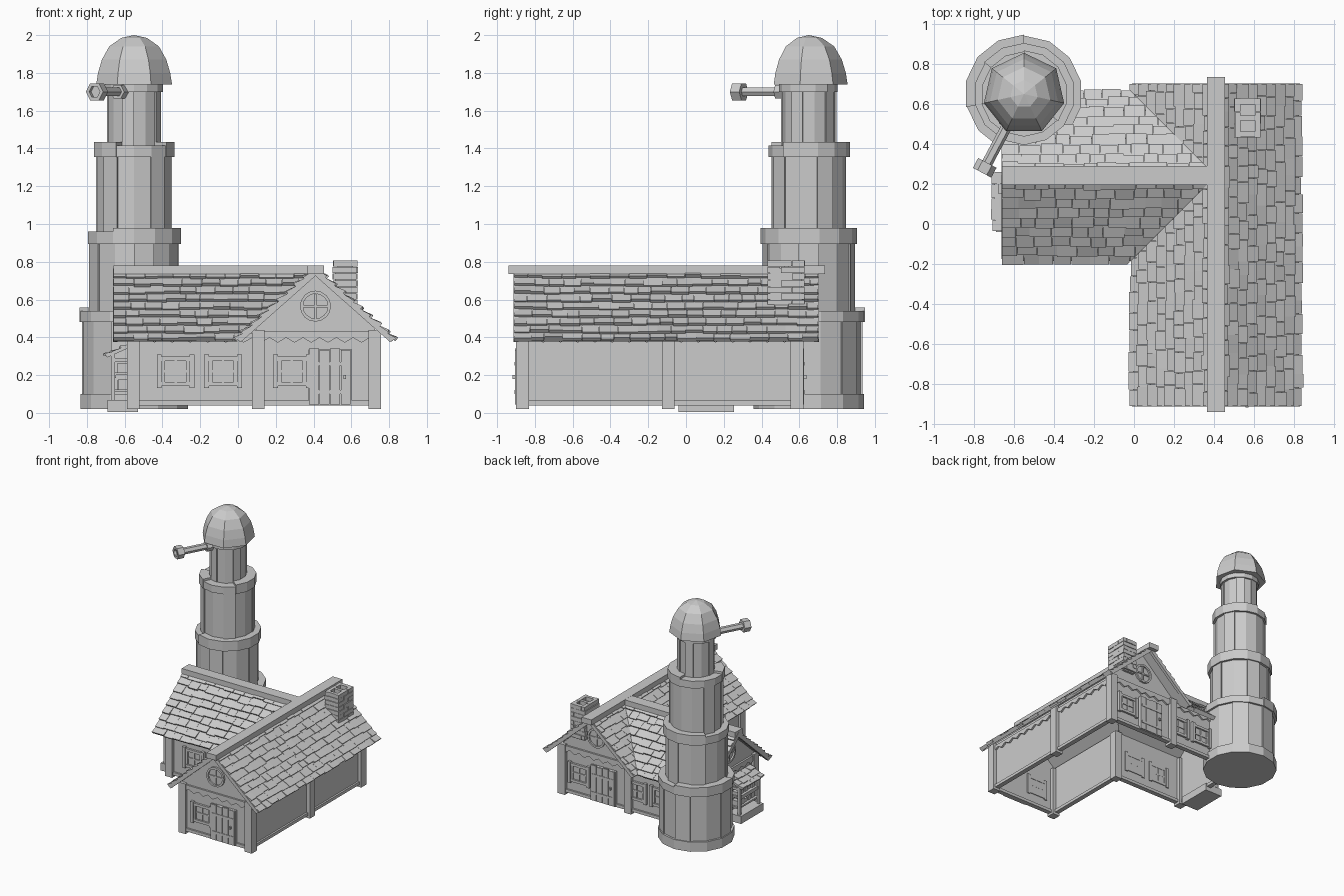
import bpy, bmesh, math, random
from mathutils import Vector, Matrix

if "Cube" in bpy.data.objects:
    bpy.data.objects.remove(bpy.data.objects["Cube"])

random.seed(4)
R = random.uniform
Z = Vector((0, 0, 1))


def frame(o, a, b, c):
    """Map local (a, b, c) coordinates to the world."""
    o, a, b, c = map(Vector, (o, a, b, c))
    return lambda u, v, w: o + a * u + b * v + c * w


def wall_frame(o, u):
    u = Vector(u)
    return frame(o, u, u.cross(Z), Z)


WORLD = frame((0, 0, 0), (1, 0, 0), (0, 1, 0), (0, 0, 1))


def prism(bm, F, pts, b0, b1):
    """Extrude an (a, c) outline from b0 to b1."""
    v0 = [bm.verts.new(F(a, b0, c)) for a, c in pts]
    v1 = [bm.verts.new(F(a, b1, c)) for a, c in pts]
    bm.faces.new(v0)
    bm.faces.new(v1[::-1])
    for i in range(len(pts)):
        j = (i + 1) % len(pts)
        bm.faces.new((v0[i], v0[j], v1[j], v1[i]))


def box(bm, F, a0, a1, b0, b1, c0, c1):
    prism(bm, F, [(a0, c0), (a1, c0), (a1, c1), (a0, c1)], b0, b1)


def ngon(r, n, rot=0, a=0, c=0):
    return [(a + r * math.cos(rot + 2 * math.pi * i / n), c + r * math.sin(rot + 2 * math.pi * i / n)) for i in range(n)]


def sector(bm, F, ri, ro, b0, b1, n, i0, i1, rot=0, a=0, c=0):
    """Part of an n-sided ring, from side i0 to side i1."""
    o, q = ngon(ro, n, rot, a, c), ngon(ri, n, rot, a, c)
    idx = [i % n for i in range(i0, i1 + 1)]
    if i1 - i0 >= n:
        for i in range(n):
            sector(bm, F, ri, ro, b0, b1, n, i, i + 1, rot, a, c)
        bmesh.ops.remove_doubles(bm, verts=bm.verts, dist=1e-5)
        return
    prism(bm, F, [o[i] for i in idx] + [q[i] for i in reversed(idx)], b0, b1)


def make(name, bm):
    bmesh.ops.recalc_face_normals(bm, faces=bm.faces)
    me = bpy.data.meshes.new(name)
    bm.to_mesh(me)
    bm.free()
    ob = bpy.data.objects.new(name, me)
    bpy.context.collection.objects.link(ob)


# ---- roofs: overlapping tile courses on a thin deck, trimmed at the valleys
def roof(name, ridge, U, out, drop, u0, u1, cut=None, rows=9, wid=(.065, .11), t=.02):
    U, S = Vector(U), Vector(out) - Z * drop
    L = S.length
    S.normalize()
    N = S.cross(U)
    N = N if N.z > 0 else -N
    F = frame(ridge, S, U, N)
    bm = bmesh.new()
    box(bm, F, 0, L - .01, u0 + .005, u1 - .005, -.012, .003)
    p = L / rows
    for i in range(rows):
        u = u0
        while u < u1 - .001:
            e = min(u + R(*wid), u1)
            e = u1 if u1 - e < .03 else e
            end = (i + 1) * p + (R(0, .014) if i < rows - 1 else R(-.008, .003))
            h = t + R(-.005, .006)
            prism(bm, F, [(i * p, 0), (end, 0), (end, h), (i * p, .004)], u + .001, e - .001)
            u = e
    if cut:
        bmesh.ops.bisect_plane(bm, geom=bm.verts[:] + bm.edges[:] + bm.faces[:], dist=1e-5,
                               plane_co=(.41, .24, 0), plane_no=cut, clear_outer=True)
    make(name, bm)


RM, RW = (.41, 0, .755), (0, .24, .755)
roof("main_roof_right", RM, (0, 1, 0), (.42, 0, 0), .375, -.91, .70)
roof("main_roof_left_front", RM, (0, 1, 0), (-.42, 0, 0), .375, -.91, .24, (-1, 1, 0))
roof("main_roof_left_back", RM, (0, 1, 0), (-.42, 0, 0), .375, .24, .70, (-1, -1, 0))
roof("wing_roof_front", RW, (1, 0, 0), (0, -.43, 0), .375, -.66, .41, (1, -1, 0))
roof("wing_roof_back", RW, (1, 0, 0), (0, .42, 0), .375, -.66, .41, (1, 1, 0))
bm = bmesh.new()
box(bm, WORLD, .365, .455, -.94, .735, .735, .78)
box(bm, WORLD, -.66, .37, .195, .29, .735, .779)
make("ridge_beams", bm)


# ---- walls with sill, scalloped trim and optional gable dressing
def wall(name, F, half, gable=0):
    bm = bmesh.new()
    pts = [(-half, .045), (half, .045), (half, .45)] + ([(0, .735)] if gable else []) + [(-half, .45)]
    prism(bm, F, pts, -.01, .005)
    box(bm, F, -half, half, -.02, .02, .04, .065)
    make(name, bm)
    bm = bmesh.new()
    n = max(3, round(half * 2 / .09)) * 4
    top = .43 if gable else .42
    wave = [(-half + 2 * half * i / n, .385 - .013 * math.sin(i * math.pi / 2)) for i in range(n + 1)]
    prism(bm, F, wave + [(half, top), (-half, top)], .004, .02)
    if gable:
        for s in (-1, 1):
            prism(bm, F, [(0, .765), (s * .42, .39), (s * .395, .375), (0, .725)], gable - .022, gable + .003)
    make(name + "_trim", bm)
    if gable:
        bm = bmesh.new()
        sector(bm, F, .066, .082, 0, .02, 16, 0, 16, 0, 0, .565)
        prism(bm, F, ngon(.068, 16, 0, 0, .565), 0, .007)
        box(bm, F, -.006, .006, 0, .015, .5, .63)
        box(bm, F, -.066, .066, 0, .015, .559, .571)
        make(name + "_round_window", bm)


FR = wall_frame((.41, -.87, 0), (1, 0, 0))
BK = wall_frame((.41, .59, 0), (-1, 0, 0))
WF = wall_frame((-.23, -.1, 0), (1, 0, 0))
WB = wall_frame((-.23, .59, 0), (-1, 0, 0))
wall("main_front_wall", FR, .31, .04)
wall("main_back_wall", BK, .31, .11)
wall("main_right_wall", wall_frame((.72, -.14, 0), (0, 1, 0)), .73)
wall("main_left_wall", wall_frame((.1, -.485, 0), (0, -1, 0)), .385)
wall("wing_front_wall", WF, .33)
wall("wing_back_wall", WB, .33)
wall("wing_left_wall", wall_frame((-.56, .245, 0), (0, -1, 0)), .345, .1)

# corner and middle posts
bm = bmesh.new()
for x, y in [(.108, -.865), (.724, -.865), (.724, -.094), (.724, .588), (.108, .588),
             (.108, -.094), (-.555, -.094), (-.555, .588)]:
    box(bm, WORLD, x - .033, x + .033, y - .034, y + .034, .02, .44)
make("timber_posts", bm)


# ---- windows and doors
def window(name, F, u, z=.22):
    bm = bmesh.new()
    G = frame(F(u, 0, z), F(1, 0, 0) - F(0, 0, 0), F(0, 1, 0) - F(0, 0, 0), Z)
    for s in (-1, 1):
        box(bm, G, s * .1, s * .074, -.018, .028, -.088, .088)
        box(bm, G, s * .074, s * .056, -.014, .018, -.07, .07)
        box(bm, G, -.078, .078, -.016, .022, s * .078, s * .056)
    box(bm, G, -.06, .06, -.013, .008, -.06, .06)
    box(bm, G, -.006, .006, -.014, .015, -.06, .06)
    box(bm, G, -.06, .06, -.014, .015, -.006, .006)
    make(name, bm)


for i, (F, u) in enumerate([(FR, -.125), (WF, -.1), (WF, .15), (BK, -.16), (WB, -.27), (WB, -.04)]):
    window("window_%d" % i, F, u)


def door(name, F, u):
    bm = bmesh.new()
    box(bm, F, u - .115, u + .115, 0, .025, .04, .335)
    for k in range(4):
        box(bm, F, u - .112 + k * .056, u - .06 + k * .056, .02, .034, .045, .34 - .006 * (k % 2))
    for z in (.1, .25):
        box(bm, F, u - .1, u + .1, .03, .038, z, z + .02)
    box(bm, F, u + .07, u + .085, .03, .048, .18, .2)
    make(name, bm)


door("front_door", FR, .078)
door("back_door", BK, .07)

# ---- chimney of staggered brick courses with two flues
bm = bmesh.new()
cx, cy, hx, hy, w = .568, .53, .066, .098, .03
for k in range(8):
    z0, z1 = .53 + k * .035, .562 + k * .035
    m = cy + (.03 if k % 2 else -.03)
    for s in (-1, 1):
        for y0, y1 in ((cy - hy, m - .002), (m + .002, cy + hy)):
            j = R(-.005, .003)
            box(bm, WORLD, cx + s * (hx + j), cx + s * (hx - w), y0, y1, z0, z1)
        box(bm, WORLD, cx - hx + w, cx + hx - w, cy + s * (hy + R(-.005, .003)), cy + s * (hy - w), z0, z1)
box(bm, WORLD, cx - .055, cx + .055, cy - .085, cy + .085, .52, .765)
box(bm, WORLD, cx - .04, cx + .04, cy - .012, cy + .012, .76, .805)
make("chimney", bm)

# ---- round tower: stepped faceted drums, broken collars, raised panels
TC = (-.55, .65, 0)
TF = frame(TC, (1, 0, 0), Z, (0, 1, 0))
NS, ROT = 14, math.pi / 2
drums = [(.275, .02, .53), (.235, .5, .95), (.198, .9, 1.41), (.138, 1.36, 1.76)]
for k, (r, z0, z1) in enumerate(drums):
    bm = bmesh.new()
    prism(bm, TF, ngon(r, NS, ROT), z0, z1)
    for i in range(k % 3, NS, 3):
        sector(bm, TF, r - .01, r + .009, z0 + .01, z1 - .03, NS, i, i + 1, ROT)
    make("tower_drum_%d" % k, bm)
collars = [(.292, .02, .1), (.292, .48, .54), (.25, .895, .96), (.213, 1.355, 1.415), (.152, 1.7, 1.75)]
for k, (r, z0, z1) in enumerate(collars):
    bm = bmesh.new()
    i = 0
    while i < NS:
        e = min(NS, i + random.choice((2, 3, 4)))
        big = R(0, 1) > .5 and k > 0
        sector(bm, TF, r - .07, r + (.005 if big else 0), z0, z1 + (.018 if big else 0), NS, i, e, ROT)
        i = e
    make("tower_collar_%d" % k, bm)

# seven-sided dome
bm = bmesh.new()
prof = [(.206, 1.738), (.196, 1.80), (.175, 1.87), (.135, 1.94), (.07, 1.985)]
rings = [[bm.verts.new(TF(a, z, c)) for a, c in ngon(r, 7, ROT)] for r, z in prof]
for lo, hi in zip(rings, rings[1:]):
    for i in range(7):
        bm.faces.new((lo[i], lo[(i + 1) % 7], hi[(i + 1) % 7], hi[i]))
tip = bm.verts.new(TF(0, 2, 0))
for i in range(7):
    bm.faces.new((rings[-1][i], rings[-1][(i + 1) % 7], tip))
bm.faces.new(rings[0])
make("dome", bm)

# telescope
d = Vector((-.205, -.385, 0)).normalized()
SF = frame((-.55, .65, 1.7), d.cross(Z), d, Z)
bm = bmesh.new()
prism(bm, SF, ngon(.027, 6), .1, .42)
prism(bm, SF, ngon(.042, 6), .1, .19)
prism(bm, SF, ngon(.05, 6), .39, .425)
sector(bm, SF, .032, .052, .39, .446, 6, 0, 6)
make("telescope", bm)

# ---- lean-to stall on the left gable
bm = bmesh.new()
box(bm, WORLD, -.69, -.53, -.04, .255, .005, .068)
for y in (-.02, .235):
    box(bm, WORLD, -.672, -.652, y - .01, y + .01, .06, .31)
    box(bm, WORLD, -.665, -.56, y - .008, y + .008, .27, .29)
for z in (.11, .2):
    box(bm, WORLD, -.655, -.565, -.02, .235, z, z + .014)
box(bm, WORLD, -.66, -.645, -.02, .235, .185, .215)
make("stall_frame", bm)
bm = bmesh.new()
for z in (.124, .214):
    for k in range(5):
        y = .0 + k * .046
        box(bm, WORLD, -.64 + R(0, .01), -.58, y, y + .036, z, z + R(.025, .055))
make("stall_goods", bm)
roof("stall_awning", (-.57, 0, .36), (0, 1, 0), (-.138, 0, 0), .06, -.035, .262, None, 3, (.05, .07), .012)
